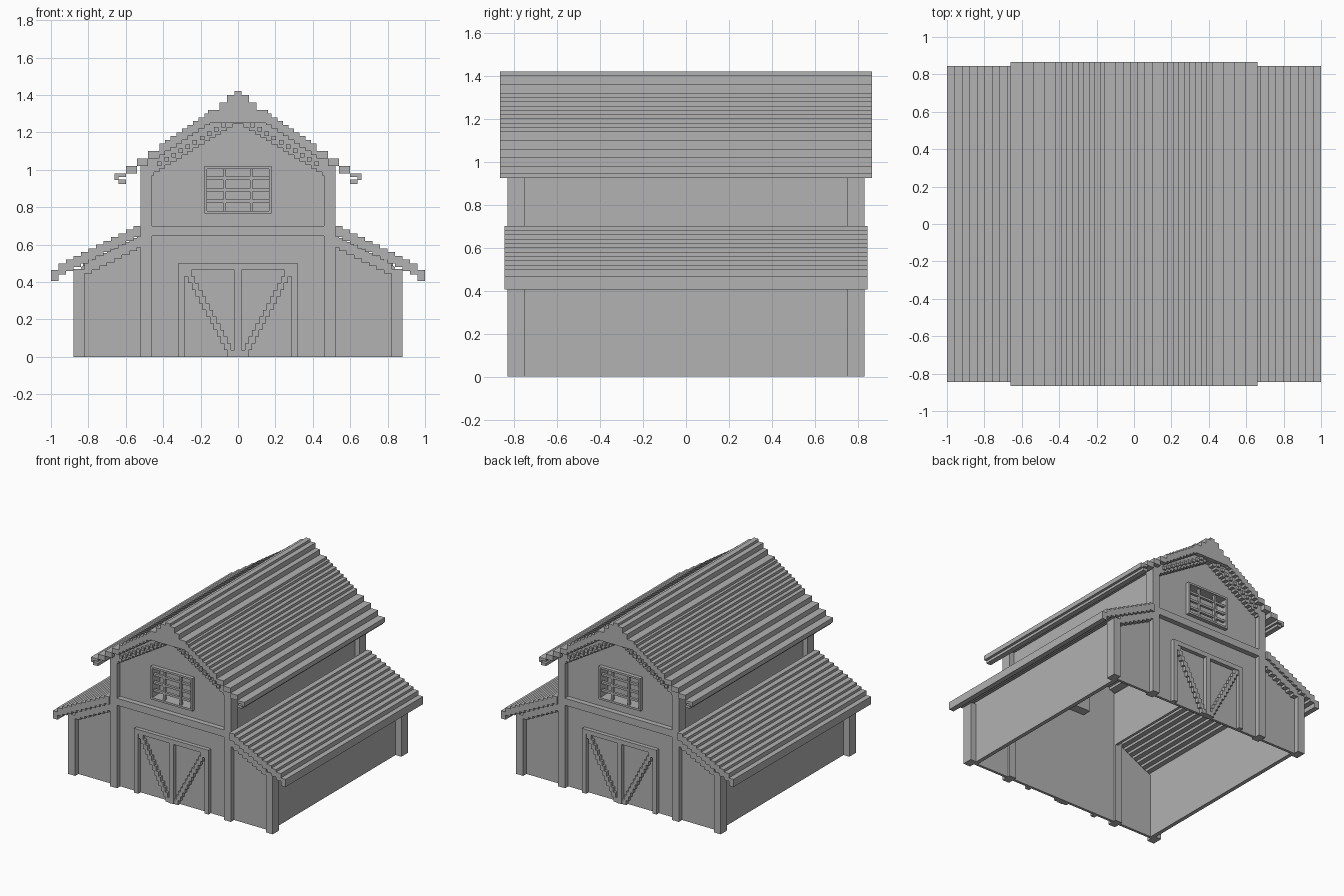
import bpy, bmesh

cube = bpy.data.objects.get("Cube")
if cube:
    bpy.data.objects.remove(cube)

grey = bpy.data.materials.new("plain grey")
grey.use_nodes = True
colour = (0.445, 0.445, 0.445, 1)
grey.diffuse_color = colour
grey.node_tree.nodes["Principled BSDF"].inputs["Base Color"].default_value = colour


def extrude(bm, points, y0, y1):
    """Solid from an x-z outline pushed along y."""
    face = bm.faces.new([bm.verts.new((x, y0, z)) for x, z in points])
    new = bmesh.ops.extrude_face_region(bm, geom=[face])["geom"]
    verts = [v for v in new if isinstance(v, bmesh.types.BMVert)]
    bmesh.ops.translate(bm, verts=verts, vec=(0, y1 - y0, 0))


def box(bm, x0, x1, y0, y1, z0, z1):
    extrude(bm, [(x0, z0), (x1, z0), (x1, z1), (x0, z1)], y0, y1)


def part(name, build, mirror_x=False, mirror_y=False):
    """Make an object from a build function, mirrored across the barn."""
    bm = bmesh.new()
    build(bm)
    bmesh.ops.recalc_face_normals(bm, faces=bm.faces)
    mesh = bpy.data.meshes.new(name)
    bm.to_mesh(mesh)
    bm.free()
    mesh.materials.append(grey)
    obj = bpy.data.objects.new(name, mesh)
    bpy.context.collection.objects.link(obj)
    if mirror_x or mirror_y:
        mod = obj.modifiers.new("mirror", 'MIRROR')
        mod.use_axis = (mirror_x, mirror_y, False)
        mod.use_mirror_merge = False
    return obj


def stair(steps):
    """Outline of a stepped band from (x0, x1, bottom, top) steps."""
    over, under = [], []
    for x0, x1, low, high in steps:
        over += [(x0, high), (x1, high)]
        under += [(x0, low), (x1, low)]
    points = over + under[::-1]
    return [p for i, p in enumerate(points) if p != points[i - 1]]


# Stepped roof outlines, from the eave inward
wing_steps = [(1.0, 0.96, 0.405, 0.465)]
wing_steps += [(1 - 0.04 * i, 0.96 - 0.04 * i, 0.42 + 0.02 * i, 0.48 + 0.02 * i)
               for i in range(1, 12)]
main_steps = [(0.66 - 0.06 * i, 0.60 - 0.06 * i, 0.96 + 0.04 * i - (0.02 if i else 0),
               0.98 + 0.04 * i) for i in range(4)]
for i in range(9):
    top = min(1.12 + 0.02 * (i + 1), 1.30)
    main_steps.append((0.42 - 0.03 * i, 0.39 - 0.03 * i, top - 0.06, top))
main_steps.append((0.15, 0, 1.25, 1.30))

part("wing_roof", lambda bm: extrude(bm, stair(wing_steps), -0.845, 0.845), mirror_x=True)
part("main_roof", lambda bm: extrude(bm, stair(main_steps), -0.865, 0.865), mirror_x=True)


def eave_lip(bm):
    box(bm, 0.64, 0.66, -0.865, 0.865, 0.945, 0.962)
    box(bm, 0.60, 0.64, -0.865, 0.865, 0.925, 0.947)


def ridge_cap(bm):
    heights = [(0.16, 1.30, 1.32), (0.10, 1.32, 1.36), (0.06, 1.36, 1.40), (0.02, 1.40, 1.42)]
    for half, low, high in heights:
        box(bm, -half, half, -0.865, 0.865, low, high)


part("eave_lip", eave_lip, mirror_x=True)
part("ridge_cap", ridge_cap)


# Walls
def side_walls(bm):
    box(bm, 0.80, 0.83, -0.77, 0.77, 0, 0.51)
    box(bm, 0.46, 0.48, -0.77, 0.77, 0.62, 1.04)


def wing_end(bm):
    extrude(bm, [(0.5, 0), (0.84, 0), (0.84, 0.48), (0.5, 0.65)], -0.79, -0.77)


def gable_half(bm):
    box(bm, 0, 0.5, -0.79, -0.77, 0, 0.77)
    extrude(bm, [(0.17, 0.77), (0.5, 0.77), (0.5, 1.02), (0.17, 1.25)], -0.79, -0.77)
    extrude(bm, [(0, 1.015), (0.17, 1.015), (0.17, 1.25), (0, 1.28)], -0.79, -0.77)


def posts(bm):
    box(bm, 0.82, 0.88, -0.83, -0.75, 0, 0.47)
    box(bm, 0.46, 0.52, -0.83, -0.75, 0, 1.03)


part("side_wall", side_walls, mirror_x=True)
part("wing_end_wall", wing_end, mirror_x=True, mirror_y=True)
part("gable_wall", gable_half, mirror_x=True, mirror_y=True)
part("post", posts, mirror_x=True, mirror_y=True)
part("cross_beam", lambda bm: box(bm, -0.46, 0.46, -0.83, -0.78, 0.645, 0.70), mirror_y=True)


# Stepped trim below both roofs
def wing_trim(bm):
    steps = [(0.82 - 0.04 * i, max(0.78 - 0.04 * i, 0.52), 0.445 + 0.02 * i, 0.515 + 0.02 * i)
             for i in range(8)]
    extrude(bm, stair(steps), -0.83, -0.78)


def gable_trim(bm):
    steps = []
    for i in range(16):
        x = 0.48 - 0.03 * i
        low = 0.97 + 0.0183 * i
        steps.append((x, x - 0.03, low, min(low + 0.09, 1.28)))
    extrude(bm, stair(steps), -0.83, -0.78)


def trim_studs(bm):
    for i in range(11):
        x = 0.04 + 0.038 * i
        z = 1.285 - 0.6 * x
        box(bm, x - 0.012, x + 0.012, -0.845, -0.825, z - 0.012, z + 0.012)


part("wing_trim", wing_trim, mirror_x=True, mirror_y=True)
part("gable_trim", gable_trim, mirror_x=True, mirror_y=True)
part("trim_stud", trim_studs, mirror_x=True, mirror_y=True)


# Barred window with a shallow recess behind it
def window(bm):
    for s in (-1, 1):
        box(bm, s * 0.165, s * 0.18, -0.82, -0.72, 0.765, 1.02)
        box(bm, s * 0.063, s * 0.078, -0.81, -0.79, 0.77, 1.015)
    for z in (0.765, 1.005):
        box(bm, -0.18, 0.18, -0.82, -0.72, z, z + 0.015)
    for z in (0.823, 0.884, 0.946):
        box(bm, -0.17, 0.17, -0.805, -0.785, z, z + 0.017)
    box(bm, -0.18, 0.18, -0.72, -0.70, 0.765, 1.02)


part("window", window, mirror_y=True)


# Double door with stepped diagonal braces
def door_frame(bm):
    box(bm, 0.285, 0.32, -0.82, -0.78, 0, 0.50)
    box(bm, 0, 0.285, -0.82, -0.78, 0.465, 0.50)
    box(bm, 0, 0.018, -0.82, -0.78, 0, 0.465)


def door_brace(bm):
    count = 13
    rise = 0.465 / count
    steps = [(0.018 + 0.0192 * i, 0.055 + 0.0192 * i) for i in range(count)]
    left = [p for i, (a, b) in enumerate(steps) for p in ((a, rise * i), (a, rise * (i + 1)))]
    right = [p for i, (a, b) in enumerate(steps) for p in ((b, rise * i), (b, rise * (i + 1)))]
    extrude(bm, left + right[::-1], -0.815, -0.78)


part("door_frame", door_frame, mirror_x=True, mirror_y=True)
part("door_brace", door_brace, mirror_x=True, mirror_y=True)
